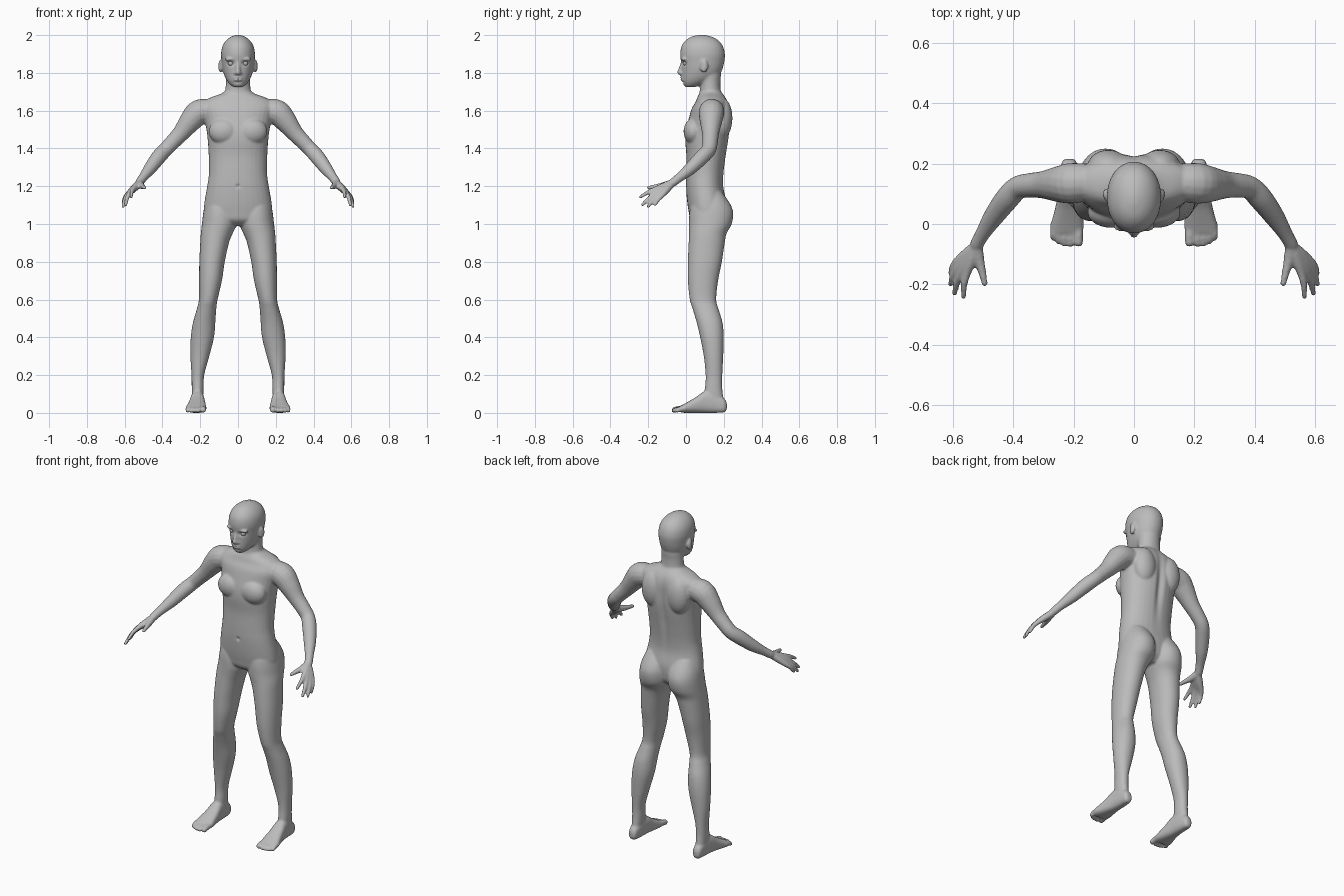
import bpy, bmesh, math
from mathutils import Vector, Matrix

cube = bpy.data.objects.get("Cube")
if cube:
    bpy.data.objects.remove(cube, do_unlink=True)

skin = bpy.data.materials.new("skin_grey")
skin.use_nodes = True
GREY = (0.5, 0.5, 0.5, 1)
skin.diffuse_color = GREY
skin.node_tree.nodes["Principled BSDF"].inputs["Base Color"].default_value = GREY

bm = bmesh.new()
SIDES = (1, -1)


def spline(rows, steps=4):
    """Catmull-Rom interpolation through rows of numbers."""
    out = []
    last = len(rows) - 1
    for i in range(last):
        quads = zip(rows[max(i - 1, 0)], rows[i], rows[i + 1], rows[min(i + 2, last)])
        quads = list(quads)
        for k in range(steps):
            t = k / steps
            out.append([b + t / 2 * (c - a + t * (2*a - 5*b + 4*c - d + t * (3*(b - c) + d - a)))
                        for a, b, c, d in quads])
    return out + [list(rows[-1])]


def skin_rings(rings):
    """Bridge rings of points into a closed surface."""
    loops = [[bm.verts.new(p) for p in ring] for ring in rings]
    n = len(loops[0])
    for a, b in zip(loops, loops[1:]):
        for i in range(n):
            bm.faces.new((a[i], a[(i + 1) % n], b[(i + 1) % n], b[i]))
    bm.faces.new(loops[0])
    bm.faces.new(loops[-1])


def loft(rows, side=1, along="z", power=2.2, n=32):
    """Rows are (position, x min, x max, low, high) along z or y."""
    rings = []
    for pos, x0, x1, lo, hi in spline(rows):
        ring = []
        for i in range(n):
            a = math.tau * i / n
            c, s = (math.copysign(abs(f(a)) ** (2 / power), f(a)) for f in (math.cos, math.sin))
            x = side * ((x0 + x1) / 2 + c * (x1 - x0) / 2)
            h = (lo + hi) / 2 + s * (hi - lo) / 2
            ring.append((x, h, pos) if along == "z" else (x, pos, h))
        rings.append(ring)
    skin_rings(rings)


def ball(centre, radii, side=1):
    x, y, z = centre
    m = Matrix.Translation((side * x, y, z)) @ Matrix.Diagonal((*radii, 1))
    bmesh.ops.create_icosphere(bm, subdivisions=3, radius=1, matrix=m)


def tube(rows, side=1, n=16):
    """Round limb through rows of (x, y, z, radius)."""
    pts = spline([(side * x, y, z, r) for x, y, z, r in rows])
    rings = []
    for i, p in enumerate(pts):
        axis = Vector(pts[min(i + 1, len(pts) - 1)][:3]) - Vector(pts[max(i - 1, 0)][:3])
        u = axis.cross(Vector((0.3, 0.2, 1))).normalized()
        v = axis.cross(u).normalized()
        rings.append([Vector(p[:3]) + p[3] * (math.cos(a) * u + math.sin(a) * v)
                      for a in (math.tau * k / n for k in range(n))])
    skin_rings(rings)
    for p in (pts[0], pts[-1]):
        ball(p[:3], [p[3]] * 3)


def centred(rows):
    return [(z, -w, w, front, back) for z, w, front, back in rows]


# Torso: height, half width, front, back
loft(centred([
    (0.99, .07, .06, .17), (1.02, .16, .025, .2), (1.06, .18, .015, .21), (1.12, .177, .006, .212),
    (1.2, .163, 0, .198), (1.27, .154, 0, .2), (1.36, .155, .002, .212), (1.44, .16, -.004, .225),
    (1.5, .167, 0, .232), (1.56, .18, .015, .232), (1.61, .195, .03, .23), (1.645, .185, .05, .222),
    (1.67, .145, .06, .21), (1.69, .09, .07, .195), (1.71, .06, .08, .18)]))

# Neck
loft(centred([(1.62, .09, .06, .21), (1.67, .082, .066, .2), (1.7, .069, .072, .186),
              (1.75, .064, .074, .182), (1.8, .064, .06, .185), (1.84, .05, .07, .17)]), power=2)

# Head
loft(centred([
    (1.724, .022, -.002, .04), (1.735, .038, -.012, .08), (1.755, .056, -.021, .13),
    (1.785, .072, -.023, .175), (1.82, .082, -.023, .193), (1.86, .087, -.027, .203),
    (1.9, .09, -.031, .206), (1.94, .083, -.024, .196), (1.97, .065, -.004, .174),
    (1.99, .04, .025, .14), (2.001, .012, .065, .1)]), power=2.1)

# Nose and lips
tube([(0, -.018, 1.86, .009), (0, -.027, 1.83, .01), (0, -.033, 1.803, .014)])
ball((0, -.019, 1.769), (.025, .013, .013))

for s in SIDES:
    # Nostrils, brows, ears
    ball((.012, -.024, 1.798), (.01, .011, .009), s)
    ball((.04, -.01, 1.872), (.03, .016, .01), s)
    ball((.093, .095, 1.835), (.011, .022, .034), s)
    # Chest and shoulder blades
    ball((.075, .04, 1.49), (.08, .053, .07), s)
    ball((.085, .19, 1.56), (.07, .056, .11), s)

    # Leg: height, inner, outer, front, back
    loft([(1.17, .03, .15, .07, .19), (1.11, .008, .174, .03, .232), (1.06, .003, .184, .018, .25),
          (1.0, .006, .191, .016, .242), (.95, .028, .197, .016, .215), (.9, .048, .2, .014, .205),
          (.8, .07, .205, .01, .19), (.7, .085, .206, .01, .17), (.6, .108, .207, .02, .16),
          (.55, .115, .218, .035, .172), (.48, .12, .238, .056, .193), (.4, .127, .25, .075, .2),
          (.3, .152, .252, .094, .197), (.2, .179, .246, .104, .192), (.13, .182, .245, .1, .192),
          (.06, .186, .243, .09, .2), (.03, .19, .24, .1, .2)], s, power=2.1)

    # Foot from heel to ball, then toes
    loft([(.216, .2, .228, .02, .05), (.203, .19, .24, .003, .075), (.15, .182, .246, 0, .11),
          (.1, .178, .252, 0, .115), (.05, .172, .262, 0, .082), (0, .167, .275, 0, .053),
          (-.03, .169, .278, .002, .037)], s, "y", 2.6)
    for x, tip, r in ((.184, -.06, .016), (.211, -.066, .012), (.231, -.064, .0115),
                      (.25, -.057, .011), (.267, -.045, .011)):
        tube([(x, 0, .026, r), (x, (tip - .02) / 2, .021, r), (x, tip, r, r)], s)

    # Arm from shoulder to wrist
    tube([(.14, .14, 1.6, .06), (.205, .135, 1.592, .068), (.25, .132, 1.547, .06),
          (.3, .13, 1.483, .046), (.345, .128, 1.435, .041), (.385, .12, 1.393, .039),
          (.42, .085, 1.355, .04), (.465, .025, 1.295, .034), (.5, -.03, 1.25, .025),
          (.52, -.065, 1.222, .023)], s)

    # Hand: each finger runs from the wrist over its knuckle to the tip
    wrist = Vector((.523, -.075, 1.215))
    for knuckle, tip in (((.553, -.16, 1.185), (.565, -.241, 1.143)),
                         ((.568, -.153, 1.172), (.595, -.231, 1.101)),
                         ((.58, -.142, 1.16), (.609, -.2, 1.093)),
                         ((.588, -.126, 1.152), (.608, -.164, 1.103))):
        k, t = Vector(knuckle), Vector(tip)
        tube([(*wrist, .02), (*wrist.lerp(k, .5), .019), (*k, .014),
              (*(k.lerp(t, .5) + Vector((.004, 0, .004))), .0115), (*t, .009)], s)
    tube([(.52, -.08, 1.215, .02), (.512, -.125, 1.203, .017), (.502, -.165, 1.197, .013),
          (.495, -.198, 1.192, .01)], s)

# Fuse the parts into one continuous skin
bmesh.ops.recalc_face_normals(bm, faces=bm.faces)
mesh = bpy.data.meshes.new("body")
bm.to_mesh(mesh)
bm.free()
body = bpy.data.objects.new("body", mesh)
bpy.context.collection.objects.link(body)
bpy.ops.object.select_all(action="DESELECT")
bpy.context.view_layer.objects.active = body
body.select_set(True)
fuse = body.modifiers.new("fuse", "REMESH")
fuse.mode = "VOXEL"
fuse.voxel_size = 0.006
relax = body.modifiers.new("relax", "SMOOTH")
relax.factor = 0.5
relax.iterations = 5
for name in ("fuse", "relax"):
    bpy.ops.object.modifier_apply(modifier=name)
body.data.materials.clear()
body.data.materials.append(skin)


def press(centre, reach, push, sides=SIDES):
    """Soft dent with a falloff, on both sides."""
    for s in sides:
        c = Vector((s * centre[0], *centre[1:]))
        for v in body.data.vertices:
            d = sum(((a - b) / r) ** 2 for a, b, r in zip(v.co, c, reach))
            if d < 6:
                v.co.y += push * math.exp(-d)


# Eye sockets, mouth, chin fold, ear hollows, spine, navel
press((.038, -.025, 1.851), (.019, .03, .012), .014)
press((0, -.03, 1.769), (.022, .03, .004), .007, [1])
press((0, -.02, 1.75), (.024, .03, .007), .005, [1])
press((.105, .085, 1.837), (.012, .014, .018), .01)
press((0, .23, 1.45), (.02, .06, .17), -.014, [1])
press((0, 0, 1.2), (.01, .03, .009), .008, [1])
bpy.ops.object.shade_smooth_by_angle(angle=math.radians(60))

# Eyeballs
for s, label in zip(SIDES, ("left", "right")):
    bpy.ops.mesh.primitive_uv_sphere_add(segments=20, ring_count=12, radius=.014,
                                         location=(s * .038, -.001, 1.851))
    eye = bpy.context.object
    eye.name = label + "_eye"
    eye.data.materials.append(skin)
    bpy.ops.object.shade_smooth_by_angle()
